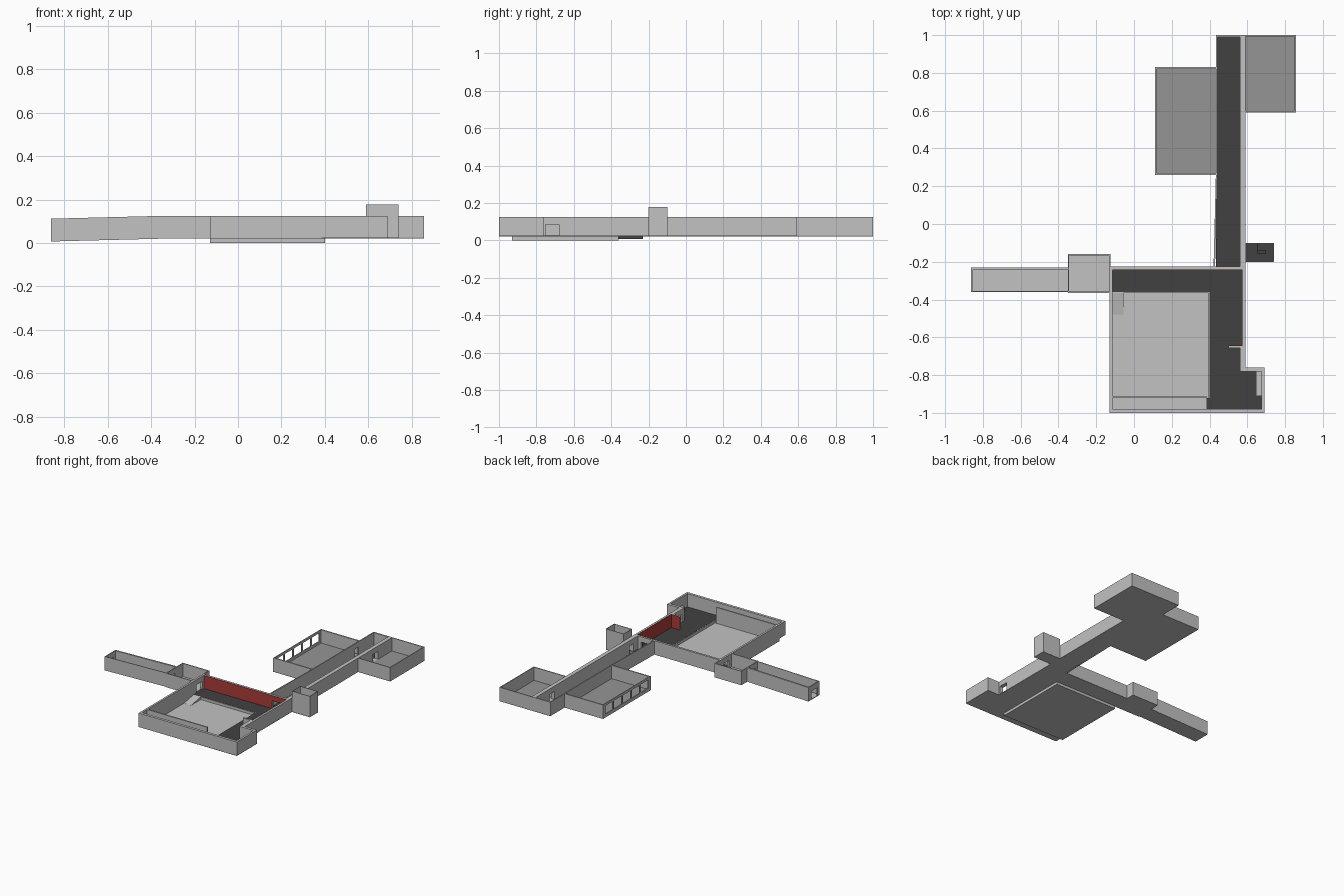
import bpy, bmesh

def material(name, rgb):
    m = bpy.data.materials.new(name)
    m.diffuse_color = (*rgb, 1)
    return m

LIGHT = material("light grey", (0.54, 0.54, 0.54))
MID = material("mid grey", (0.30, 0.30, 0.30))
DARK = material("dark grey", (0.053, 0.053, 0.053))
RED = material("red", (0.40, 0.045, 0.04))
B, F, T = 0.02, 0.025, 0.125   # slab underside, floor level, wall top

def boxes(name, mat, items, bend=None):
    """One object from boxes (x0, x1, y0, y1, z0, z1); bend edits each vertex."""
    bm = bmesh.new()
    for x0, x1, y0, y1, z0, z1 in items:
        for v in bmesh.ops.create_cube(bm, size=1)["verts"]:
            v.co.x = x1 if v.co.x > 0 else x0
            v.co.y = y1 if v.co.y > 0 else y0
            v.co.z = z1 if v.co.z > 0 else z0
            if bend:
                bend(v.co)
    me = bpy.data.meshes.new(name)
    bm.to_mesh(me)
    bm.free()
    me.materials.append(mat)
    ob = bpy.data.objects.new(name, me)
    bpy.context.collection.objects.link(ob)
    return ob

def wall(x0, x1, y0, y1, holes=(), z0=B, z1=T):
    """Boxes of a straight wall with holes (start, end, bottom, top) along its length."""
    along_x = x1 - x0 > y1 - y0
    out, pos = [], x0 if along_x else y0
    def add(a, b, lo, hi):
        if b - a > 1e-5 and hi - lo > 1e-5:
            out.append((a, b, y0, y1, lo, hi) if along_x else (x0, x1, a, b, lo, hi))
    for a, b, lo, hi in holes:
        add(pos, a, z0, z1)
        add(a, b, z0, lo)
        add(a, b, hi, z1)
        pos = b
    add(pos, x1 if along_x else y1, z0, z1)
    return out

def floor(name, mat, x0, x1, y0, y1, z=F):
    """Light slab with a thin coloured covering."""
    boxes(name + "_slab", LIGHT, [(x0, x1, y0, y1, z - 0.005, z - 0.001)])
    boxes(name + "_floor", mat, [(x0, x1, y0, y1, z - 0.001, z)])

DOOR = 0.085

# Main hall floors around the sunken pit
floor("hall_north", DARK, -0.13, 0.59, -0.36, -0.225)
floor("hall_east", DARK, 0.40, 0.59, -1, -0.36)
floor("hall_alcove", DARK, 0.59, 0.69, -1, -0.76)
floor("hall_south", LIGHT, -0.13, 0.385, -1, -0.92)
floor("hall_south_end", DARK, 0.385, 0.40, -1, -0.92)

# Sunken pit with small ramp in its corner
boxes("pit", LIGHT, [
    (-0.13, 0.40, -0.93, -0.36, 0, 0.004),
    (-0.13, -0.115, -0.93, -0.36, 0, F),
    (0.395, 0.40, -0.93, -0.36, 0, F - 0.001),
    (-0.13, 0.40, -0.93, -0.92, 0, F - 0.001),
    (-0.13, 0.40, -0.365, -0.36, 0, F - 0.001)])

def ramp_bend(co):
    if co.z > 0.01 and co.y < -0.4:
        co.z = 0.0045

boxes("pit_ramp", LIGHT, [(-0.115, -0.055, -0.48, -0.365, 0.002, F)], ramp_bend)

# Main hall walls
boxes("hall_walls", LIGHT,
      wall(-0.13, -0.115, -1, -0.225, [(-0.33, -0.26, F, DOOR)])
      + wall(-0.115, 0.675, -1, -0.98)
      + wall(-0.115, 0.575, -0.24, -0.225, [(0.455, 0.535, F, DOOR)])
      + wall(0.575, 0.59, -0.76, -0.225, [(-0.75, -0.68, F, DOOR)])
      + wall(0.575, 0.69, -0.78, -0.76)
      + wall(0.675, 0.69, -1, -0.78)
      + wall(0.675, 0.69, -0.78, -0.76))
boxes("hall_partitions", LIGHT,
      wall(-0.115, 0.385, -0.92, -0.91, z0=F - 0.02)
      + wall(0.50, 0.575, -0.656, -0.645)
      + wall(0.560, 0.575, -0.78, -0.656, [(-0.75, -0.68, F, DOOR)]))
boxes("alcove_counter", LIGHT, [(0.645, 0.675, -0.91, -0.78, F, 0.06)])

# Red wall coverings
boxes("red_panels", RED,
      wall(-0.115, 0.575, -0.243, -0.24, [(0.455, 0.535, F, DOOR)], F, T - 0.001)
      + wall(0.572, 0.575, -0.645, -0.243, z0=F, z1=T - 0.001)
      + wall(0.50, 0.572, -0.645, -0.642, z0=F, z1=T - 0.001))

# Long north corridor
floor("corridor", DARK, 0.435, 0.59, -0.225, 1)

def taper(co):
    if co.y < 0.2:
        co.x -= 0.012 * (0.2 - co.y) / 0.43

boxes("corridor_west_wall", LIGHT, wall(0.433, 0.441, -0.225, 0.25), taper)
boxes("corridor_walls", LIGHT,
      wall(0.433, 0.441, 0.25, 1, [(0.76, 0.81, F, DOOR)])
      + wall(0.56, 0.59, -0.225, 1, [(-0.175, -0.125, F, DOOR), (0.77, 0.83, F, DOOR)])
      + wall(0.441, 0.56, 0.99, 1))

# Room west of the corridor, with a row of windows
floor("west_room", MID, 0.115, 0.435, 0.26, 0.83)
windows = [(0.285 + i * 0.107, 0.375 + i * 0.107, 0.045, 0.108) for i in range(5)]
boxes("west_room_walls", LIGHT,
      wall(0.112, 0.120, 0.26, 0.83, windows)
      + wall(0.120, 0.433, 0.26, 0.270)
      + wall(0.120, 0.433, 0.82, 0.83))

# Room east of the corridor
floor("east_room", MID, 0.59, 0.858, 0.59, 1)
boxes("east_room_walls", LIGHT,
      wall(0.851, 0.858, 0.59, 1)
      + wall(0.59, 0.851, 0.59, 0.597)
      + wall(0.59, 0.851, 0.993, 1))

# Tall lift shaft beside the corridor
floor("shaft", DARK, 0.59, 0.74, -0.2, -0.1)
boxes("shaft_walls", LIGHT,
      wall(0.736, 0.74, -0.2, -0.1, z1=0.178)
      + wall(0.59, 0.736, -0.2, -0.196, z1=0.178)
      + wall(0.59, 0.736, -0.104, -0.1, z1=0.178)
      + wall(0.59, 0.594, -0.196, -0.104, [(-0.175, -0.125, F, DOOR)], z1=0.178))
boxes("shaft_ledge", DARK, [(0.65, 0.655, -0.14, -0.104, 0.100, 0.105),
                            (0.65, 0.70, -0.155, -0.14, 0.100, 0.105)])

# Landing west of the hall
floor("landing", LIGHT, -0.35, -0.13, -0.365, -0.16)
boxes("landing_walls", LIGHT,
      wall(-0.35, -0.125, -0.167, -0.16)
      + wall(-0.35, -0.13, -0.365, -0.358)
      + wall(-0.35, -0.343, -0.358, -0.167, [(-0.33, -0.26, F, DOOR)])
      + wall(-0.132, -0.125, -0.23, -0.167))

# Sloping west passage
def slope(co):
    co.z -= 0.013 * (-0.35 - co.x) / 0.51

boxes("passage", LIGHT,
      [(-0.862, -0.35, -0.36, -0.23, B, F)]
      + wall(-0.862, -0.35, -0.243, -0.23)
      + wall(-0.862, -0.35, -0.36, -0.355)
      + wall(-0.862, -0.855, -0.355, -0.243, [(-0.335, -0.265, F, DOOR)]), slope)
